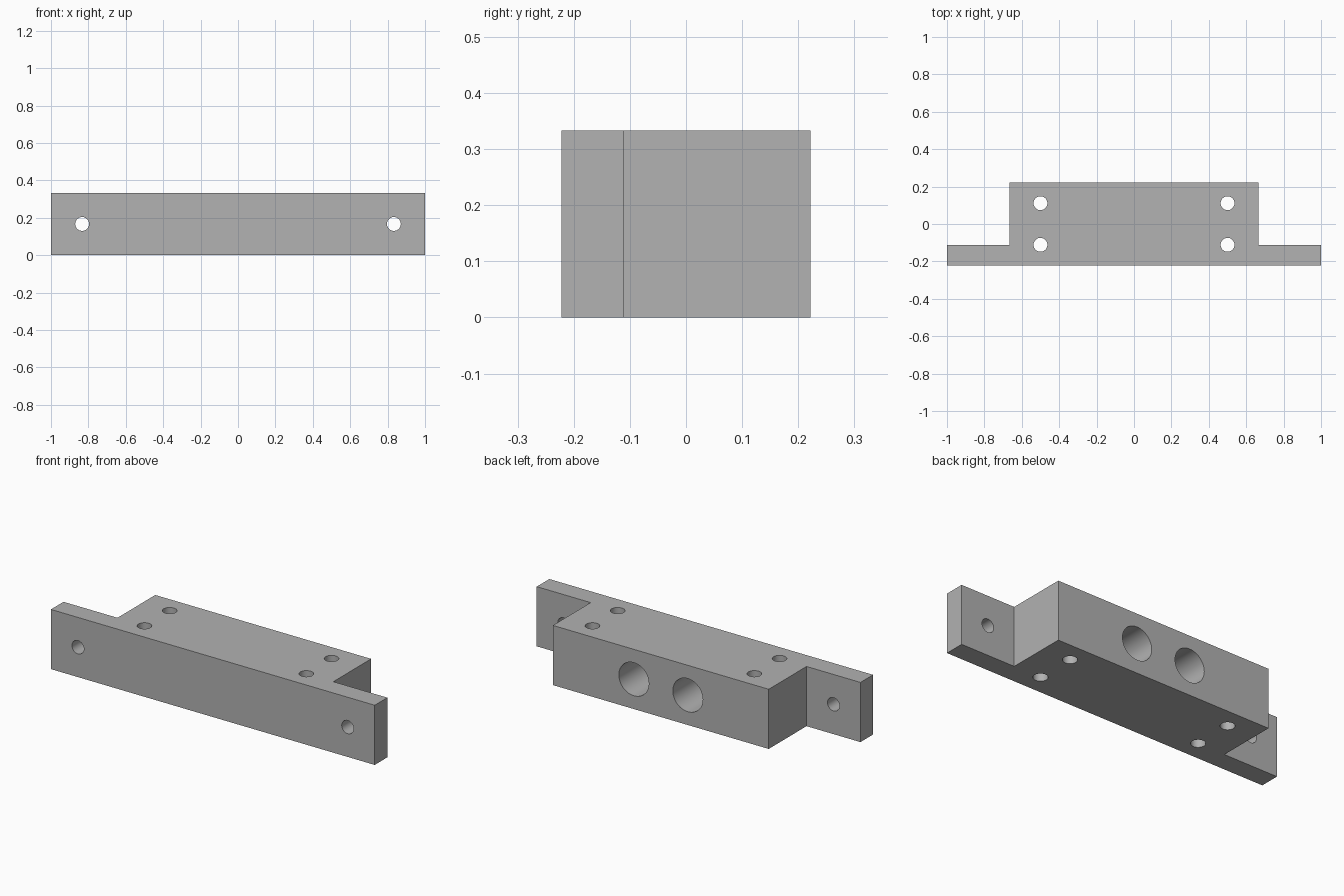
import bpy, bmesh
from math import pi, radians
from mathutils import Matrix, Vector

cube = bpy.data.objects.get("Cube")
if cube:
    bpy.data.objects.remove(cube, do_unlink=True)

U = 2 / 18 / 2          # design unit: the bracket is 36 units long
HEIGHT = 6 * U
FRONT, STEP, BACK = -4 * U, -2 * U, 4 * U
BODY, END = 12 * U, 18 * U

grey = bpy.data.materials.new("grey_metal")
grey.use_nodes = True
colour = (0.445, 0.445, 0.445, 1)
grey.diffuse_color = colour
grey.node_tree.nodes["Principled BSDF"].inputs["Base Color"].default_value = colour


def finish(bm, name):
    mesh = bpy.data.meshes.new(name)
    bm.to_mesh(mesh)
    bm.free()
    mesh.materials.append(grey)
    obj = bpy.data.objects.new(name, mesh)
    bpy.context.collection.objects.link(obj)
    return obj


# Block with a thin mounting flange, extruded from its plan outline
half = [(END, FRONT), (END, STEP), (BODY, STEP), (BODY, BACK)]
outline = half + [(-x, y) for x, y in reversed(half)]
bm = bmesh.new()
base = bm.faces.new([bm.verts.new((x, y, 0)) for x, y in outline])
top = bmesh.ops.extrude_face_region(bm, geom=[base])["geom"]
bmesh.ops.translate(bm, vec=(0, 0, HEIGHT),
                    verts=[v for v in top if isinstance(v, bmesh.types.BMVert)])
bmesh.ops.recalc_face_normals(bm, faces=bm.faces)
bracket = finish(bm, "mounting_block")

# All drill holes gathered in one cutter
drills = bmesh.new()


def drill(centre, radius, depth, along_y=False):
    turn = Matrix.Rotation(pi / 2 if along_y else 0, 4, "X")
    bmesh.ops.create_cone(drills, cap_ends=True, segments=48, radius1=radius,
                          radius2=radius, depth=depth,
                          matrix=Matrix.Translation(Vector(centre)) @ turn)


SMALL, LARGE, BORE_DEPTH = U * 2 / 3, U * 5 / 3, 6 * U
for side in (-1, 1):
    # vertical through holes
    for y in (-2 * U, 2 * U):
        drill((side * 9 * U, y, HEIGHT / 2), SMALL, HEIGHT * 2)
    # flange screw holes
    drill((side * 15 * U, (FRONT + STEP) / 2, HEIGHT / 2), SMALL, 4 * U, True)
    # large blind bores in the back
    drill((side * 3 * U, BACK, HEIGHT / 2), LARGE, BORE_DEPTH * 2, True)
cutter = finish(drills, "drill_cutter")
cutter.hide_render = True

cut = bracket.modifiers.new("holes", "BOOLEAN")
cut.operation = "DIFFERENCE"
cut.solver = "EXACT"
cut.object = cutter

bpy.ops.object.select_all(action="DESELECT")
bracket.select_set(True)
bpy.context.view_layer.objects.active = bracket
bpy.ops.object.modifier_apply(modifier=cut.name)
bpy.data.objects.remove(cutter, do_unlink=True)
bpy.ops.object.shade_smooth_by_angle(angle=radians(30))
